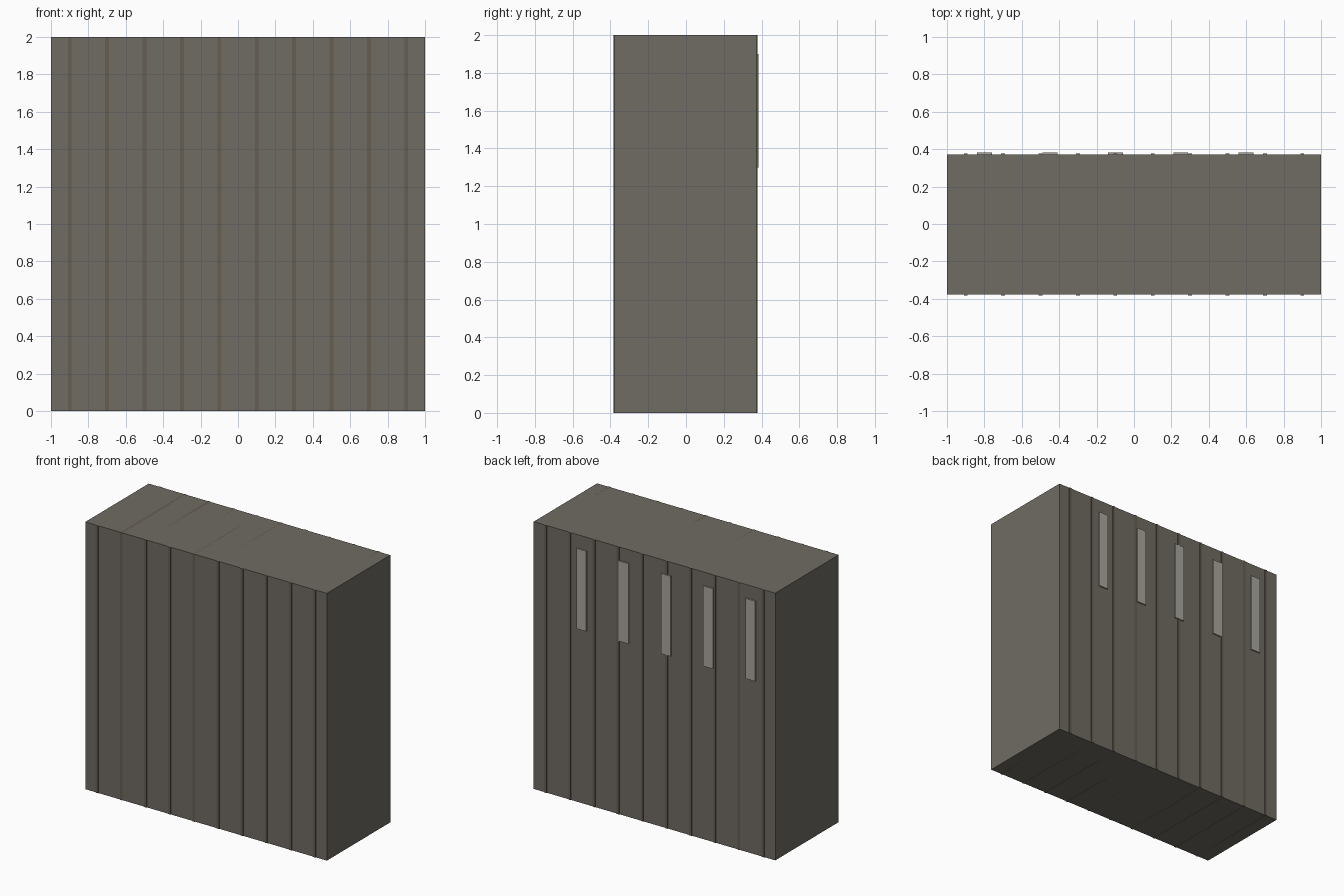
import bpy

if "Cube" in bpy.data.objects:
    bpy.data.objects.remove(bpy.data.objects["Cube"])


def material(name, rgb):
    mat = bpy.data.materials.new(name)
    mat.diffuse_color = (*rgb, 1)
    mat.use_nodes = True
    mat.node_tree.nodes["Principled BSDF"].inputs["Base Color"].default_value = mat.diffuse_color
    return mat


def box(name, lo, hi, mat):
    centre = [(a + b) / 2 for a, b in zip(lo, hi)]
    bpy.ops.mesh.primitive_cube_add(size=1, location=centre)
    obj = bpy.context.object
    obj.name = name
    obj.scale = [b - a for a, b in zip(lo, hi)]
    bpy.ops.object.transform_apply(location=False, rotation=False, scale=True)
    obj.data.materials.append(mat)
    return obj


wall_mat = material("wall_grey", (0.16, 0.147, 0.125))
rib_mat = material("rib_brown", (0.13, 0.11, 0.085))
slot_mat = material("slot_light_grey", (0.40, 0.38, 0.34))

# Main wall block
box("wall_block", (-1, -0.3775, 0), (1, 0.3725, 2), wall_mat)

# Thin vertical ribs running through the block, proud on front and back
for i in range(10):
    x = -0.9 + 0.2 * i
    box(f"rib_{i + 1}", (x - 0.01, -0.3825, 0), (x + 0.01, 0.3775, 2), rib_mat)

# Pale upright strips high on the back face
for i in range(5):
    x = -0.8 + 0.35 * i
    box(f"back_strip_{i + 1}", (x - 0.04, 0.3625, 1.3), (x + 0.04, 0.3825, 1.9), slot_mat)
